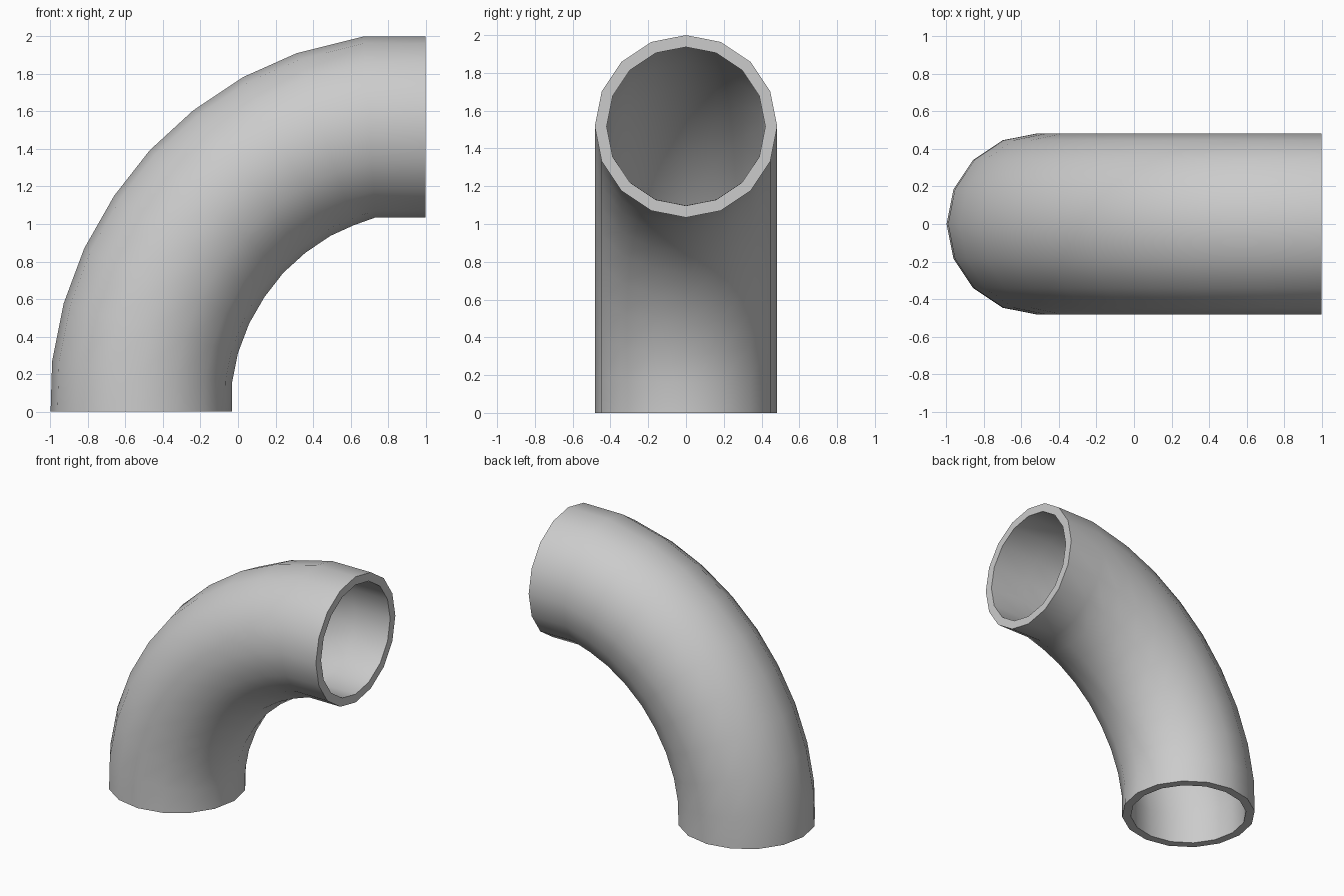
import bpy, bmesh
from math import sin, cos, tau, radians

if "Cube" in bpy.data.objects:
    bpy.data.objects.remove(bpy.data.objects["Cube"])

SIDES = 16
R_OUT, R_IN = 0.483, 0.42

# Centre line of the elbow: x, z and tilt of each section in degrees
PATH = [(-0.516, 0.0, 0), (-0.511, 0.214, 6.5), (-0.465, 0.444, 16),
        (-0.38, 0.67, 24.5), (-0.26, 0.88, 34), (-0.115, 1.066, 42.5),
        (0.06, 1.226, 51.5), (0.26, 1.36, 61), (0.465, 1.452, 71.5),
        (0.70, 1.517, 86), (1.0, 1.517, 90)]

bm = bmesh.new()


def ring(x, z, tilt, r):
    t = radians(tilt)
    verts = []
    for i in range(SIDES):
        a = tau * i / SIDES
        u = r * cos(a)
        verts.append(bm.verts.new((x + u * cos(t), r * sin(a), z - u * sin(t))))
    return verts


def bridge(a, b):
    for i in range(SIDES):
        j = (i + 1) % SIDES
        bm.faces.new((a[i], a[j], b[j], b[i]))


# Outer wall up, end rim, inner wall back, start rim
rings = [ring(*p, R_OUT) for p in PATH] + [ring(*p, R_IN) for p in reversed(PATH)]
for k in range(len(rings)):
    bridge(rings[k], rings[(k + 1) % len(rings)])
bmesh.ops.recalc_face_normals(bm, faces=bm.faces)

mesh = bpy.data.meshes.new("pipe_elbow")
bm.to_mesh(mesh)
bm.free()
elbow = bpy.data.objects.new("pipe_elbow", mesh)
bpy.context.collection.objects.link(elbow)

# Smooth walls with crisp rims
bpy.context.view_layer.objects.active = elbow
elbow.select_set(True)
bpy.ops.object.shade_smooth_by_angle(angle=radians(40))
